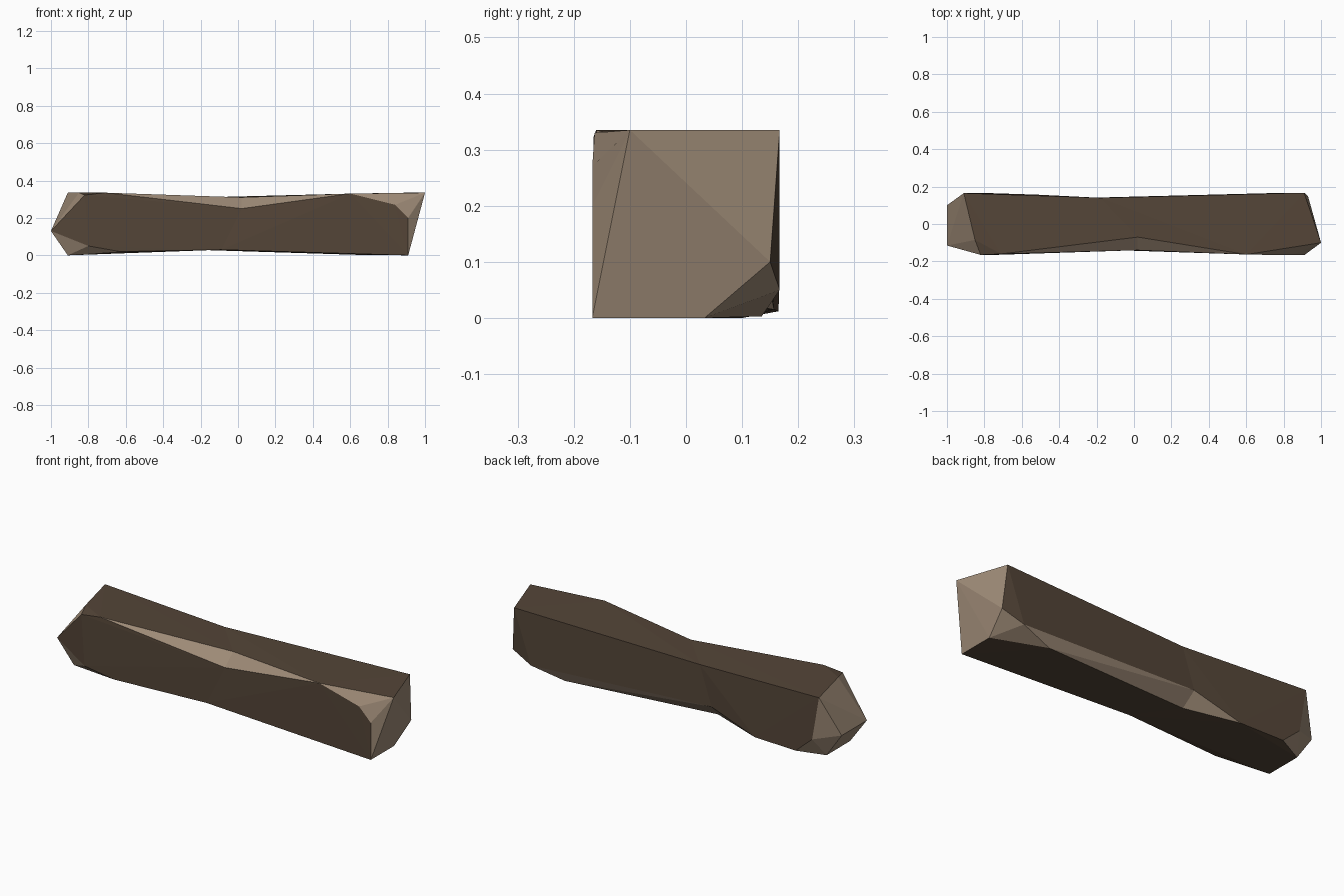
import bpy, bmesh

if "Cube" in bpy.data.objects:
    bpy.data.objects.remove(bpy.data.objects["Cube"])

# Two flat colours: weathered outside and chipped, lighter faces
def material(name, rgb):
    m = bpy.data.materials.new(name)
    m.diffuse_color = (*rgb, 1)
    m.use_nodes = True
    m.node_tree.nodes["Principled BSDF"].inputs["Base Color"].default_value = m.diffuse_color
    return m

dark = material("dark_brown", (0.089, 0.060, 0.039))
light = material("light_brown", (0.34, 0.255, 0.182))

# Narrow waist section shared by both halves (includes the two edge notches)
waist = [(-.18, .14, .31), (.02, -.07, .31), (.02, -.14, .25),
         (-.09, -.14, .03), (-.24, .07, .03), (-.25, .14, .10)]

# Left end: faceted blunt point
left_end = [(-.91, .165, .335), (-1, .10, .13), (-1, -.115, .13),
            (-.82, -.165, .322), (-.85, -.085, .335), (-.71, -.16, .335),
            (-.80, -.167, .05), (-.63, -.16, .02), (-.91, .10, 0),
            (-.91, -.10, 0), (-.77, .165, .012), (-.52, .157, .015),
            (-.87, .167, .10)]

# Right end: slanted cut with two chipped corners
right_end = [(1, -.10, .335), (.91, -.167, .20), (.91, -.167, 0),
             (.91, .167, .335), (.93, .15, .10), (.91, .033, 0),
             (.84, -.167, .27), (.60, -.163, .33), (.81, .167, .05),
             (.63, .135, .003)]

bm = bmesh.new()

def add_half(end_points):
    """Convex half of the beam, left open at the waist."""
    ring = [bm.verts.new(p) for p in waist]
    verts = ring + [bm.verts.new(p) for p in end_points]
    bmesh.ops.convex_hull(bm, input=verts)
    inner = set(ring)
    caps = [f for f in bm.faces if all(v in inner for v in f.verts)]
    bmesh.ops.delete(bm, geom=caps, context='FACES_ONLY')

add_half(left_end)
add_half(right_end)
loose = [v for v in bm.verts if not v.link_faces]
bmesh.ops.delete(bm, geom=loose, context='VERTS')
bmesh.ops.remove_doubles(bm, verts=bm.verts[:], dist=0.0005)
bmesh.ops.recalc_face_normals(bm, faces=bm.faces[:])

# Long flat sides are dark, all slanted faces and ends are light
bm.normal_update()
for f in bm.faces:
    f.smooth = False
    f.material_index = 0 if max(abs(f.normal.y), abs(f.normal.z)) > 0.955 else 1

mesh = bpy.data.meshes.new("chipped_beam")
bm.to_mesh(mesh)
bm.free()
mesh.materials.append(dark)
mesh.materials.append(light)
bpy.context.collection.objects.link(bpy.data.objects.new("chipped_beam", mesh))
